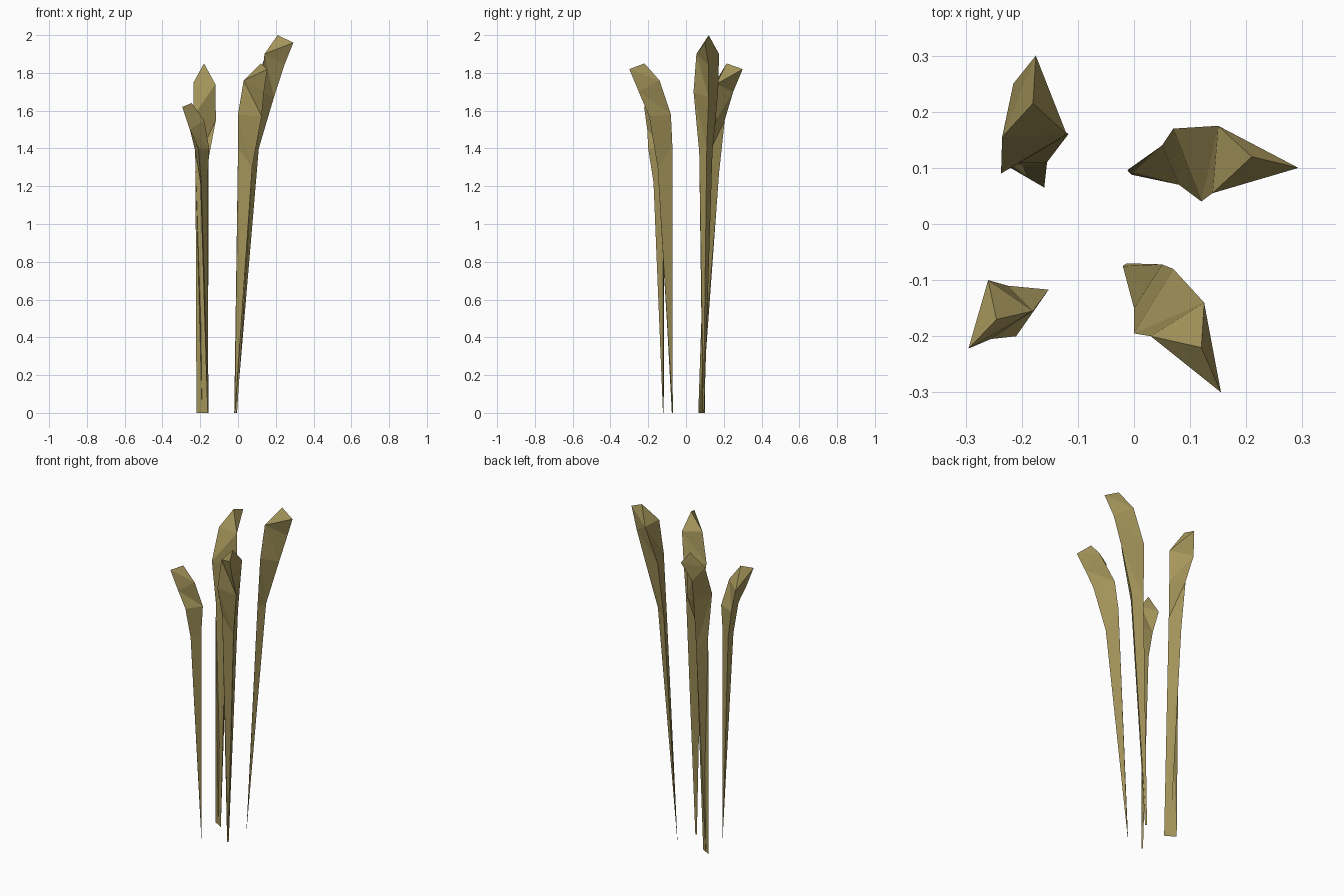
import bpy, bmesh

straw = bpy.data.materials.new("dry_straw")
straw.diffuse_color = (0.38, 0.305, 0.105, 1)


def reed(name, base, rings, apex, tip):
    """Three-sided stem swelling into a faceted, leaning head.
    base: left and right ends of the foot; rings: (left, right, outer) points."""
    bm = bmesh.new()
    left, right = base
    middle = [(a + b) / 2 for a, b in zip(left, right)]
    loops = [[bm.verts.new(p) for p in ring]
             for ring in [(left, right, middle)] + rings]

    # stem and head sides
    for low, high in zip(loops, loops[1:]):
        for i in range(3):
            j = (i + 1) % 3
            # split each side along one diagonal for crisp facets
            bm.faces.new((low[i], low[j], high[j]))
            bm.faces.new((low[i], high[j], high[i]))

    # ridge cap
    l, r, o = loops[-1]
    a, t = bm.verts.new(apex), bm.verts.new(tip)
    for face in ((l, r, a), (r, t, a), (l, a, t), (r, o, t), (o, l, t)):
        bm.faces.new(face)

    bm.faces.new(loops[0])
    bmesh.ops.recalc_face_normals(bm, faces=bm.faces)
    mesh = bpy.data.meshes.new(name)
    bm.to_mesh(mesh)
    bm.free()
    mesh.materials.append(straw)
    bpy.context.collection.objects.link(bpy.data.objects.new(name, mesh))


# tall reed leaning right
reed("reed_back_right",
     [(-0.005, 0.088, 0), (-0.012, 0.096, 0)],
     [[(0.08, 0.07, 1.38), (0.05, 0.14, 1.38), (0.11, 0.11, 1.40)],
      [(0.12, 0.04, 1.70), (0.07, 0.17, 1.70), (0.19, 0.12, 1.67)],
      [(0.14, 0.055, 1.90), (0.15, 0.175, 1.90), (0.245, 0.12, 1.84)]],
     (0.21, 0.12, 2.0), (0.293, 0.10, 1.96))

# broad-footed reed leaning back
reed("reed_back_left",
     [(-0.22, 0.10, 0), (-0.16, 0.065, 0)],
     [[(-0.225, 0.11, 1.32), (-0.155, 0.11, 1.35), (-0.19, 0.175, 1.27)],
      [(-0.237, 0.09, 1.57), (-0.117, 0.16, 1.55), (-0.195, 0.205, 1.55)],
      [(-0.235, 0.155, 1.75), (-0.12, 0.16, 1.74), (-0.215, 0.25, 1.70)]],
     (-0.18, 0.215, 1.85), (-0.175, 0.30, 1.82))

# short reed leaning outward at the front
reed("reed_front_left",
     [(-0.163, -0.118, 0), (-0.157, -0.122, 0)],
     [[(-0.20, -0.115, 1.22), (-0.16, -0.12, 1.24), (-0.195, -0.172, 1.22)],
      [(-0.225, -0.11, 1.38), (-0.152, -0.117, 1.40), (-0.21, -0.20, 1.40)],
      [(-0.26, -0.10, 1.52), (-0.18, -0.155, 1.55), (-0.255, -0.205, 1.50)]],
     (-0.245, -0.17, 1.64), (-0.295, -0.222, 1.62))

# reed leaning forward and right
reed("reed_front_right",
     [(-0.02, -0.075, 0), (-0.013, -0.07, 0)],
     [[(0.0, -0.15, 1.40), (0.05, -0.072, 1.41), (0.075, -0.15, 1.30)],
      [(0.0, -0.195, 1.58), (0.07, -0.08, 1.58), (0.125, -0.195, 1.57)],
      [(0.03, -0.20, 1.76), (0.125, -0.14, 1.76), (0.137, -0.25, 1.70)]],
     (0.12, -0.22, 1.85), (0.155, -0.30, 1.82))
